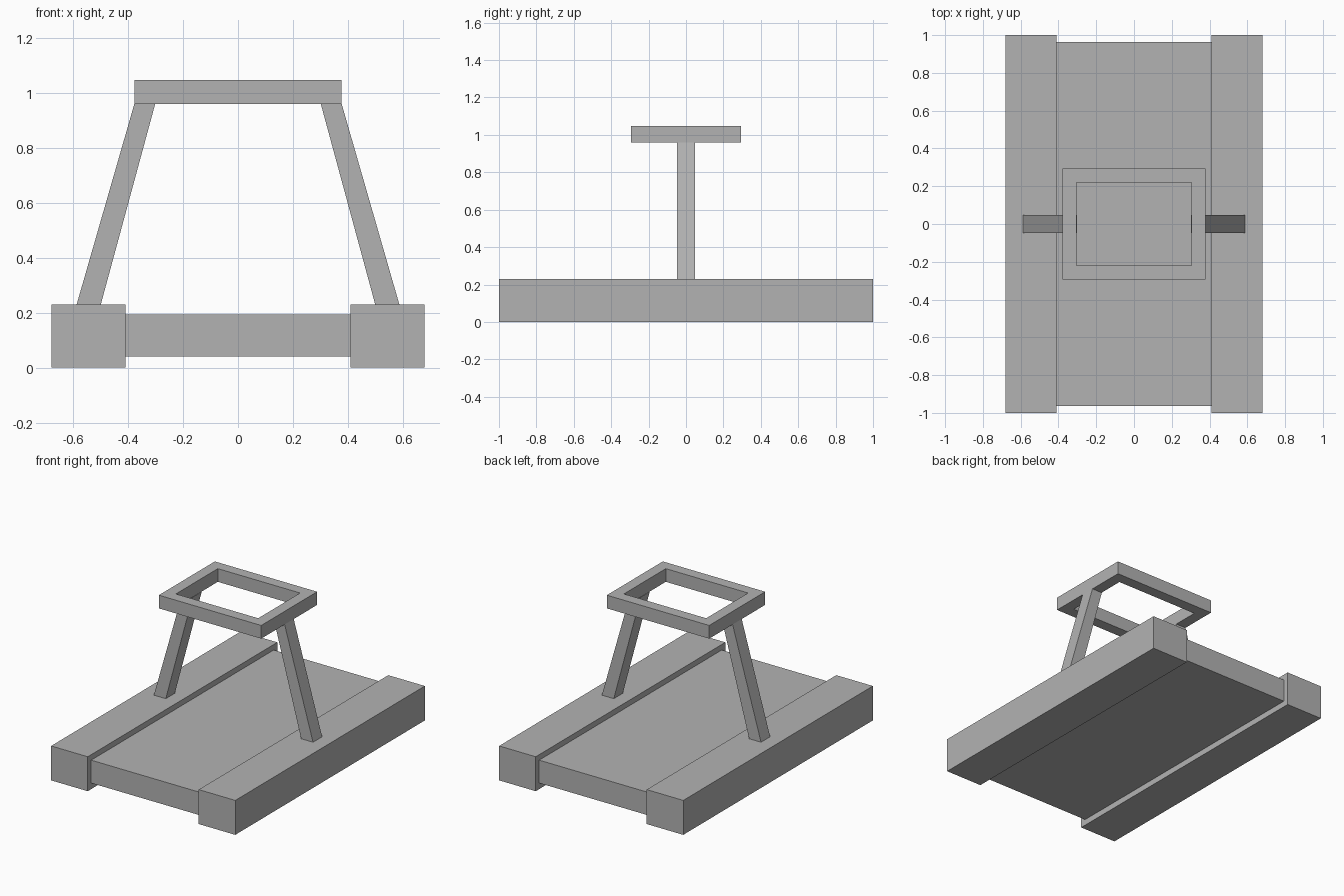
import bpy, bmesh

cube = bpy.data.objects.get("Cube")
if cube:
    bpy.data.objects.remove(cube, do_unlink=True)

GREY = (0.45, 0.45, 0.45, 1)
grey = bpy.data.materials.new("plain_grey")
grey.use_nodes = True
grey.diffuse_color = GREY
grey.node_tree.nodes["Principled BSDF"].inputs["Base Color"].default_value = GREY


def finish(name, bm):
    bmesh.ops.recalc_face_normals(bm, faces=bm.faces)
    mesh = bpy.data.meshes.new(name)
    bm.to_mesh(mesh)
    bm.free()
    mesh.materials.append(grey)
    obj = bpy.data.objects.new(name, mesh)
    bpy.context.collection.objects.link(obj)
    return obj


def bar(name, bottom, top, z0, z1, y):
    """Straight or slanted bar; bottom and top are its x ranges."""
    bm = bmesh.new()
    bmesh.ops.create_cube(bm, size=2)
    for v in bm.verts:
        span = top if v.co.z > 0 else bottom
        v.co = (span[v.co.x > 0], v.co.y * y, z1 if v.co.z > 0 else z0)
    return finish(name, bm)


# Base: a deck between two side rails
bar("deck", (-0.41, 0.41), (-0.41, 0.41), 0.04, 0.193, 0.963)
for side, s in (("left", 1), ("right", -1)):
    rail = sorted((s * 0.41, s * 0.68))
    bar(side + "_rail", rail, rail, 0, 0.23, 1)
    # Slanted upright leaning inwards to the top frame
    foot = sorted((s * 0.5, s * 0.588))
    head = sorted((s * 0.302, s * 0.378))
    bar(side + "_upright", foot, head, 0.23, 0.96, 0.048)

# Open rectangular top frame: four mitred sides, extruded upward
bm = bmesh.new()
corners = ((-1, -1), (1, -1), (1, 1), (-1, 1))
outer = [bm.verts.new((x * 0.378, y * 0.295, 0.96)) for x, y in corners]
inner = [bm.verts.new((x * 0.304, y * 0.221, 0.96)) for x, y in corners]
for i in range(4):
    j = (i + 1) % 4
    bm.faces.new((outer[i], outer[j], inner[j], inner[i]))
ring = bmesh.ops.extrude_face_region(bm, geom=bm.faces[:], use_keep_orig=True)
bmesh.ops.translate(bm, vec=(0, 0, 0.088),
                    verts=[g for g in ring["geom"] if isinstance(g, bmesh.types.BMVert)])
finish("top_frame", bm)
